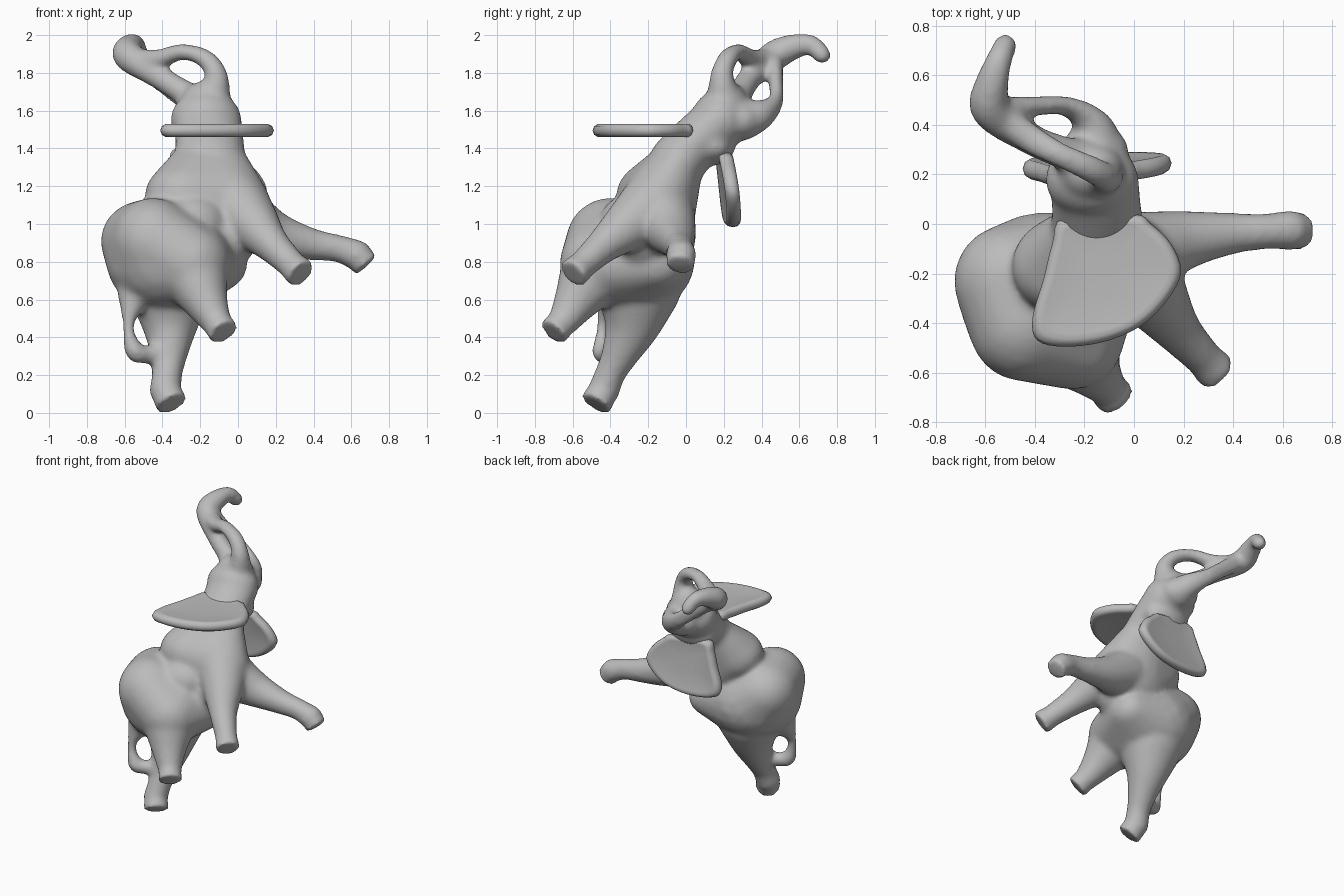
import bpy, bmesh, math
from mathutils import Vector, Matrix

grey = bpy.data.materials.new("plain_grey")
grey.diffuse_color = (0.5, 0.5, 0.5, 1)


def make_object(name, bm):
    mesh = bpy.data.meshes.new(name)
    bm.to_mesh(mesh)
    bm.free()
    mesh.materials.append(grey)
    obj = bpy.data.objects.new(name, mesh)
    bpy.context.collection.objects.link(obj)
    return obj


def blob(bm, centre, radii):
    m = Matrix.Translation(centre) @ Matrix.Diagonal((*radii, 1))
    bmesh.ops.create_icosphere(bm, subdivisions=3, radius=1, matrix=m)


def hull(bm, blobs):
    # taut skin around several blobs
    tmp = bmesh.new()
    for centre, radii in blobs:
        blob(tmp, centre, radii)
    cloud = [v.co.copy() for v in tmp.verts]
    tmp.free()
    new = [bm.verts.new(c) for c in cloud]
    bmesh.ops.convex_hull(bm, input=new)
    loose = [v for v in new if v.is_valid and not v.link_faces]
    bmesh.ops.delete(bm, geom=loose, context='VERTS')


def curve_point(p, i, t):
    # Catmull-Rom interpolation of position and radius
    a, b, c, d = (Vector(p[min(max(i + k, 0), len(p) - 1)]) for k in (-1, 0, 1, 2))
    return 0.5 * (2 * b + (c - a) * t + (2 * a - 5 * b + 4 * c - d) * t * t
                  + (3 * b - a - 3 * c + d) * t ** 3)


def limb(bm, pts, flat=(1, 1, 1), steps=8):
    # swept row of overlapping spheres, points are (x, y, z, radius)
    for i in range(len(pts) - 1):
        for s in range(steps + (i == len(pts) - 2)):
            v = curve_point(pts, i, s / steps)
            blob(bm, v[:3], [v[3] * f for f in flat])


def foot(bm, start, end, radius):
    # short cylinder with a flat sole
    a, b = Vector(start), Vector(end)
    rot = (b - a).to_track_quat('Z', 'Y').to_matrix().to_4x4()
    bmesh.ops.create_cone(bm, cap_ends=True, segments=32, radius1=radius * 0.85,
                          radius2=radius, depth=(b - a).length,
                          matrix=Matrix.Translation((a + b) / 2) @ rot)


bm = bmesh.new()

# rump and belly
hull(bm, [((-0.36, -0.29, 0.81), (0.34, 0.34, 0.29)),
          ((-0.45, -0.40, 0.91), (0.22, 0.235, 0.23)),
          ((-0.50, -0.23, 0.91), (0.228, 0.23, 0.215)),
          ((-0.25, -0.46, 0.79), (0.21, 0.21, 0.21)),
          ((-0.09, -0.16, 0.79), (0.14, 0.16, 0.14))])
# soft waist
blob(bm, (-0.09, -0.22, 0.92), (0.19, 0.18, 0.17))
blob(bm, (-0.25, -0.29, 1.00), (0.20, 0.17, 0.16))

# chest, shoulder and base of the neck
hull(bm, [((-0.11, -0.15, 1.07), (0.29, 0.20, 0.27)),
          ((-0.28, -0.17, 1.15), (0.215, 0.20, 0.18)),
          ((-0.15, -0.03, 1.36), (0.19, 0.13, 0.10))])
limb(bm, [(-0.15, -0.05, 1.32, 0.16), (-0.15, 0.05, 1.43, 0.15),
          (-0.16, 0.16, 1.53, 0.15)], (1.22, 0.92, 1))
blob(bm, (-0.16, 0.15, 1.41), (0.18, 0.11, 0.10))

# head and jaw
blob(bm, (-0.17, 0.18, 1.55), (0.19, 0.155, 0.16))
blob(bm, (-0.17, 0.21, 1.64), (0.135, 0.115, 0.12))
blob(bm, (-0.16, 0.29, 1.55), (0.14, 0.12, 0.11))

# trunk, curling at its end
limb(bm, [(-0.20, 0.25, 1.63, 0.095), (-0.28, 0.285, 1.69, 0.07),
          (-0.42, 0.345, 1.78, 0.066), (-0.575, 0.46, 1.885, 0.082),
          (-0.575, 0.56, 1.935, 0.07), (-0.545, 0.66, 1.95, 0.054),
          (-0.52, 0.72, 1.895, 0.05)])
# two tusks, each running into the trunk
limb(bm, [(-0.13, 0.20, 1.67, 0.09), (-0.115, 0.19, 1.79, 0.062),
          (-0.18, 0.225, 1.88, 0.056), (-0.30, 0.28, 1.91, 0.052),
          (-0.42, 0.345, 1.875, 0.06), (-0.55, 0.44, 1.88, 0.06)], (1, 1, 0.85))
limb(bm, [(-0.15, 0.31, 1.55, 0.11), (-0.17, 0.41, 1.58, 0.08),
          (-0.27, 0.475, 1.65, 0.058), (-0.42, 0.475, 1.77, 0.06),
          (-0.56, 0.47, 1.88, 0.065)], (1, 0.7, 1))

# four legs: path from body to ankle, then sole centre and sole radius
legs = [
    ([(-0.02, -0.16, 1.10, 0.19), (0.07, -0.28, 1.01, 0.145),
      (0.17, -0.42, 0.90, 0.098), (0.27, -0.53, 0.80, 0.078)], (0.335, -0.60, 0.735), 0.086),
    ([(0.00, -0.13, 1.04, 0.18), (0.18, -0.07, 0.95, 0.125), (0.38, -0.04, 0.895, 0.087),
      (0.53, -0.03, 0.87, 0.074), (0.63, -0.025, 0.835, 0.082)], (0.68, -0.03, 0.78), 0.08),
    ([(-0.25, -0.46, 0.78, 0.20), (-0.18, -0.57, 0.61, 0.125),
      (-0.12, -0.645, 0.49, 0.084)], (-0.075, -0.705, 0.425), 0.086),
    ([(-0.36, -0.25, 0.68, 0.23), (-0.36, -0.28, 0.48, 0.15), (-0.365, -0.35, 0.31, 0.098),
      (-0.375, -0.40, 0.21, 0.082), (-0.385, -0.435, 0.12, 0.085)], (-0.35, -0.48, 0.045), 0.09),
]
for path, sole, r in legs:
    limb(bm, path)
    foot(bm, path[-1][:3], sole, r)

# tail, curling in to the hind leg
limb(bm, [(-0.54, -0.37, 0.64, 0.10), (-0.575, -0.43, 0.51, 0.042),
          (-0.578, -0.445, 0.42, 0.034), (-0.545, -0.445, 0.325, 0.054),
          (-0.49, -0.42, 0.31, 0.05), (-0.40, -0.38, 0.31, 0.06)])

# one smooth skin over all body parts
body = make_object("body_legs_and_trunk", bm)
skin = body.modifiers.new("skin", 'REMESH')
skin.mode = 'VOXEL'
skin.voxel_size = 0.015
skin.use_smooth_shade = True
soft = body.modifiers.new("soften", 'SMOOTH')
soft.factor = 0.5
soft.iterations = 18

# ears: one outline, laid flat for one ear and hung upright for the other
outline = [(-0.28, 0.03), (-0.33, -0.08), (-0.365, -0.22), (-0.41, -0.38), (-0.39, -0.47),
           (-0.28, -0.495), (-0.12, -0.475), (0.03, -0.41), (0.14, -0.30), (0.19, -0.19),
           (0.15, -0.08), (0.07, 0.0), (0.0, 0.04)]


def ear(name, place, half):
    bm = bmesh.new()
    cx, cy = -0.12, -0.2
    rings = []
    # rounded rim, slightly hollow middle
    for inset, h in ((0.3, 0.8), (0.82, 0.9), (0.9, 1), (0.97, 0.65), (1, 0),
                     (0.97, -0.65), (0.9, -1), (0.82, -0.9), (0.3, -0.8)):
        ring = []
        n = len(outline)
        for i in range(n):
            for t in (0, 0.25, 0.5, 0.75):
                q = [Vector((*outline[(i + k) % n], 0)) for k in (-1, 0, 1, 2)]
                p = curve_point(q, 1, t)
                x, y = cx + (p.x - cx) * inset, cy + (p.y - cy) * inset
                ring.append(bm.verts.new(place(x, y, h * half)))
        rings.append(ring)
    for r0, r1 in zip(rings, rings[1:]):
        for i in range(len(r0)):
            j = (i + 1) % len(r0)
            bm.faces.new((r0[i], r0[j], r1[j], r1[i]))
    bm.faces.new(rings[0])
    bm.faces.new(rings[-1][::-1])
    bmesh.ops.recalc_face_normals(bm, faces=bm.faces[:])
    for f in bm.faces:
        f.smooth = True
    return make_object(name, bm)


ear("flat_ear", lambda x, y, h: (x, y, 1.495 + h), 0.035)


def hang(x, y, h):
    z = 1.40 + (y - 0.05) * 0.79 - 0.12 * (x + 0.12)
    return (x - 0.038, 0.205 + 0.13 * (1.4 - z) + 0.06 * x + h, z)


ear("hanging_ear", hang, 0.038)
